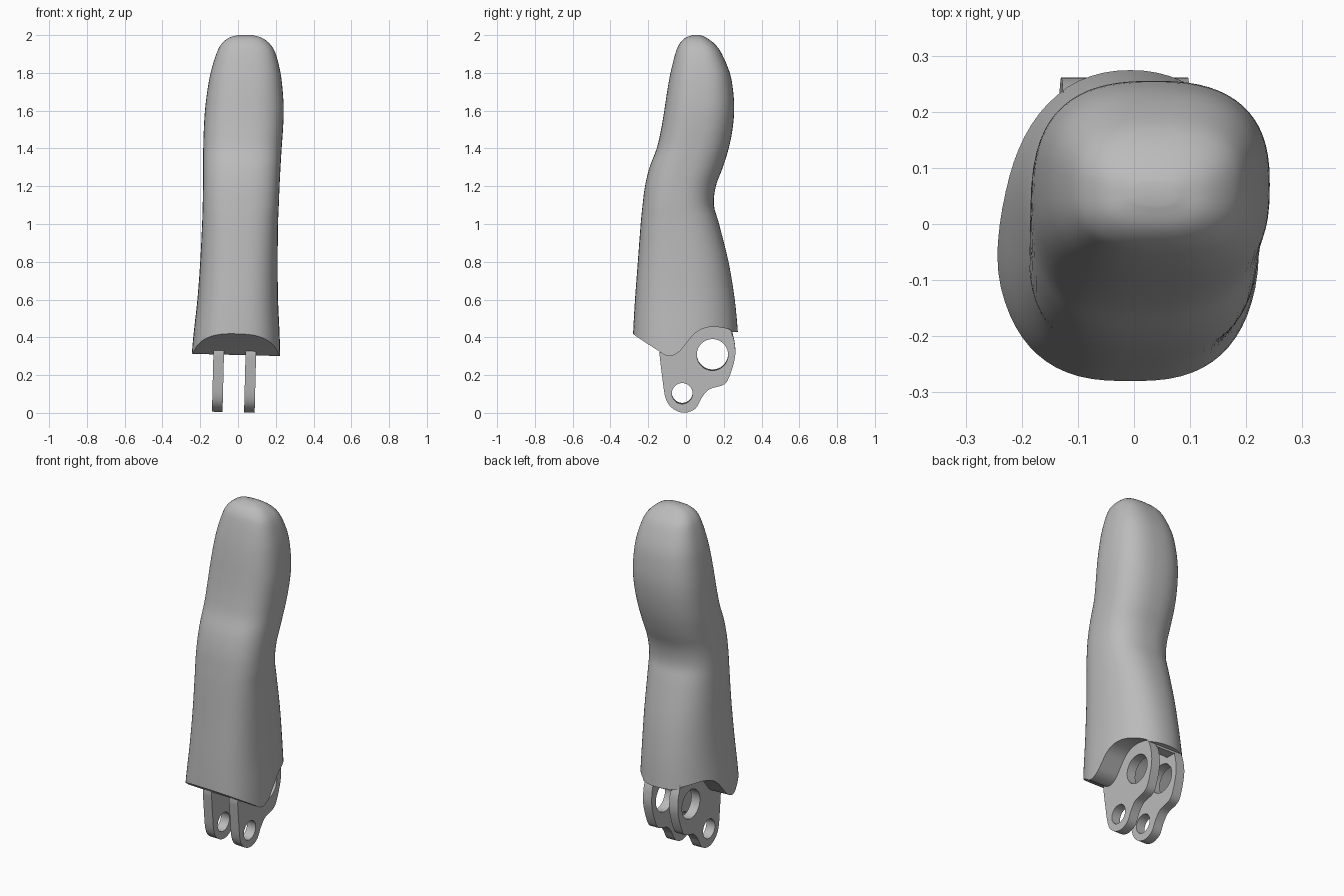
import bpy
import bmesh
from math import cos, sin, tau
from mathutils import Matrix, Vector

default = bpy.data.objects.get("Cube")
if default:
    bpy.data.objects.remove(default, do_unlink=True)

grey = bpy.data.materials.new("plain grey")
grey.use_nodes = True
colour = (0.5, 0.5, 0.5, 1)
grey.diffuse_color = colour
grey.node_tree.nodes["Principled BSDF"].inputs["Base Color"].default_value = colour

# The hinge leans slightly sideways relative to the finger
LEAN = Matrix.Translation((0, 0, 0.4)) @ Matrix.Rotation(0.025, 4, "Y") @ Matrix.Translation((0, 0, -0.4))


def spline(points, steps, closed=False):
    """Catmull-Rom curve through tuples of any length."""
    pts = [Vector(p) for p in points]
    n = len(pts)

    def at(i):
        return pts[i % n] if closed else pts[max(0, min(n - 1, i))]

    out = []
    for i in range(n if closed else n - 1):
        a, b, c, d = at(i - 1), at(i), at(i + 1), at(i + 2)
        for s in range(steps):
            t = s / steps
            out.append(0.5 * (2 * b + (c - a) * t + (2 * a - 5 * b + 4 * c - d) * t ** 2
                              + (3 * b - a - 3 * c + d) * t ** 3))
    if not closed:
        out.append(pts[-1])
    return out


def finish(bm, name):
    bmesh.ops.recalc_face_normals(bm, faces=bm.faces)
    mesh = bpy.data.meshes.new(name)
    bm.to_mesh(mesh)
    bm.free()
    mesh.materials.append(grey)
    obj = bpy.data.objects.new(name, mesh)
    bpy.context.collection.objects.link(obj)
    return obj


def prism(name, outline, x0, x1):
    """Extrude a (y, z) outline along x."""
    bm = bmesh.new()
    face = bm.faces.new([bm.verts.new((x0, p[0], p[1])) for p in outline])
    moved = bmesh.ops.extrude_face_region(bm, geom=[face])["geom"]
    verts = [g for g in moved if isinstance(g, bmesh.types.BMVert)]
    bmesh.ops.translate(bm, verts=verts, vec=(x1 - x0, 0, 0))
    bmesh.ops.transform(bm, matrix=LEAN, verts=bm.verts)
    return finish(bm, name)


def circle(y, z, r, n=48):
    return [(y + r * cos(tau * i / n), z + r * sin(tau * i / n)) for i in range(n)]


def activate(obj):
    bpy.ops.object.select_all(action="DESELECT")
    bpy.context.view_layer.objects.active = obj
    obj.select_set(True)


def cut(obj, cutter):
    activate(obj)
    mod = obj.modifiers.new("cut", "BOOLEAN")
    mod.operation = "DIFFERENCE"
    mod.solver = "EXACT"
    mod.object = cutter
    bpy.ops.object.modifier_apply(modifier=mod.name)
    bpy.data.objects.remove(cutter, do_unlink=True)


def smooth(obj):
    activate(obj)
    bpy.ops.object.shade_smooth_by_angle(angle=0.6)


# Finger body: z, right, left, front and back extents of each section
SECTIONS = [
    (.26, -.25, .225, -.285, .285), (.42, -.235, .22, -.28, .275),
    (.6, -.215, .212, -.27, .258), (.8, -.2, .21, -.255, .225),
    (1, -.19, .212, -.24, .175), (1.1, -.187, .216, -.23, .148),
    (1.2, -.185, .22, -.217, .158), (1.3, -.185, .225, -.193, .195),
    (1.4, -.184, .231, -.155, .226), (1.5, -.181, .238, -.132, .246),
    (1.6, -.175, .242, -.115, .255), (1.7, -.163, .237, -.1, .25),
    (1.8, -.145, .225, -.082, .232), (1.9, -.115, .2, -.057, .19),
    (1.95, -.09, .172, -.037, .155), (1.985, -.05, .128, -.005, .11),
    (2, 0, .075, .035, .075),
]
SIDES = 64
bm = bmesh.new()
rings = []
for z, xa, xb, ya, yb in spline(SECTIONS, 4):
    ring = []
    for i in range(SIDES):
        c, s = cos(tau * i / SIDES), sin(tau * i / SIDES)
        # Boxier at the front; the back squares off toward the tip
        power = 2.7 if s < 0 else 2 + 0.35 * z
        u = abs(c) ** (2 / power) * (1 if c > 0 else -1)
        v = abs(s) ** (2 / power) * (1 if s > 0 else -1)
        ring.append(bm.verts.new(((xa + xb + (xb - xa) * u) / 2,
                                  (ya + yb + (yb - ya) * v) / 2, z)))
    rings.append(ring)
for low, high in zip(rings, rings[1:]):
    for i in range(SIDES):
        j = (i + 1) % SIDES
        bm.faces.new((low[i], low[j], high[j], high[i]))
bm.faces.new(rings[0])
bm.faces.new(rings[-1])
body = finish(bm, "finger_body")

# Scooped underside of the body
SCOOP = [(-.14, .33), (-.11, .311), (-.075, .308), (-.035, .33), (0, .372), (.04, .42),
         (.08, .447), (.13, .46), (.18, .457), (.23, .445), (.245, .43)]
under = [(-.5, .558)] + [tuple(p) for p in spline(SCOOP, 5)] + [(.5, .425), (.5, 0), (-.5, 0)]
cut(body, prism("underside_cutter", under, -.5, .5))
smooth(body)

# Two hinge plates, each with a large and a small pin hole
LOWER = [(-.14, .31), (-.127, .2), (-.108, .08), (-.07, .025), (-.01, .003), (.05, .025),
         (.085, .085), (.125, .128), (.2, .152), (.232, .2), (.26, .3), (.256, .38), (.24, .43)]
outline = [tuple(p) for p in spline(LOWER, 5)] + [(.235, .47), (.05, .47), (-.06, .4), (-.135, .35)]
for side, x0, x1 in (("right", -.128, -.072), ("left", .042, .098)):
    plate = prism(side + "_hinge_plate", outline, x0, x1)
    for hole in ((.14, .31, .083), (-.02, .105, .055)):
        cut(plate, prism("hole_cutter", circle(*hole), x0 - .1, x1 + .1))
    smooth(plate)

# Bar joining the plates at the back
prism("hinge_crossbar", [(.19, .415), (.248, .415), (.235, .47), (.19, .47)], -.08, .05)
